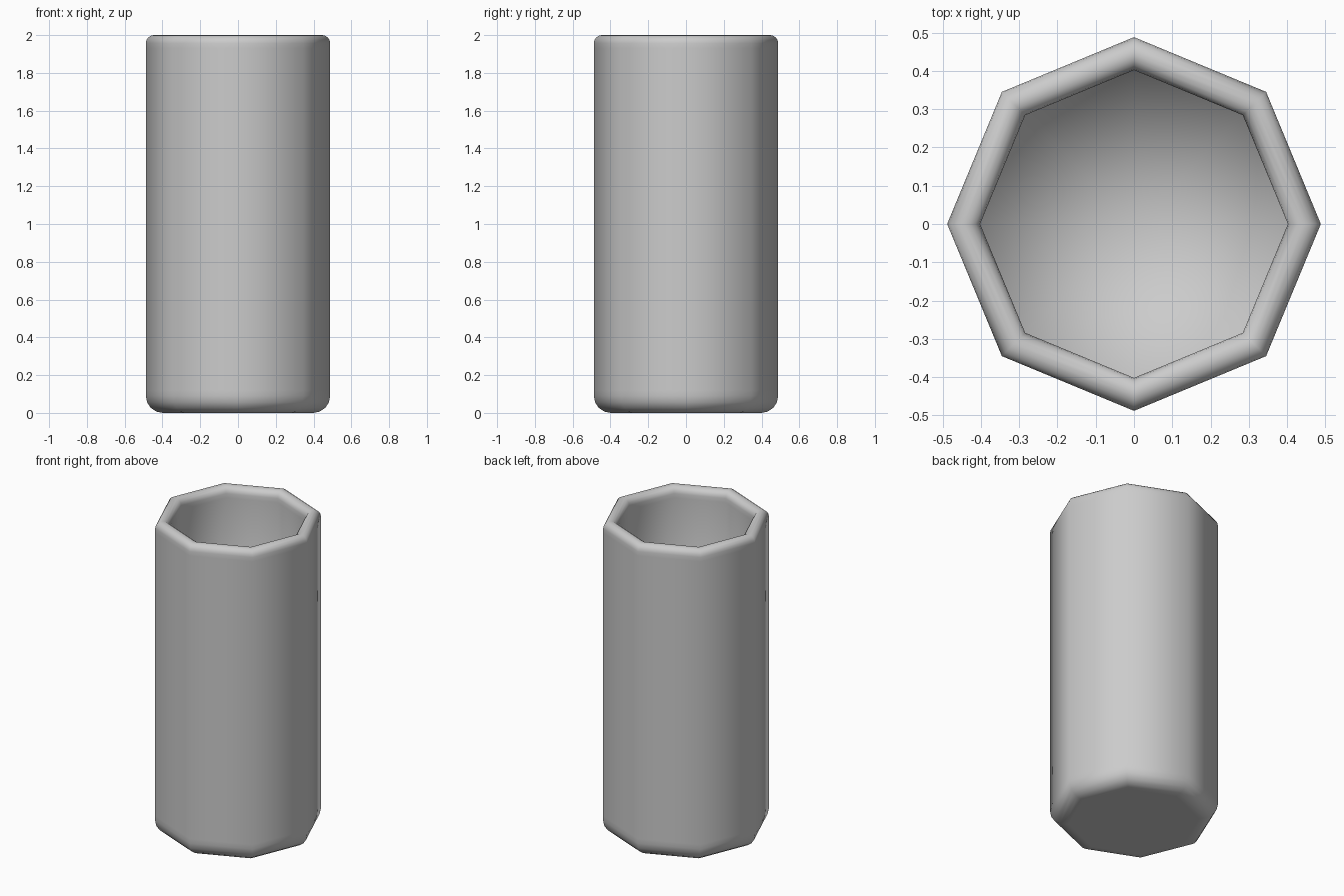
import bpy, bmesh
from math import sin, cos, pi, radians

if "Cube" in bpy.data.objects:
    bpy.data.objects.remove(bpy.data.objects["Cube"])

SIDES = 8


def arc(cx, cz, r, a0, a1, n):
    """Points (radius, z) along an arc of the profile."""
    return [(cx + r * cos(radians(a0 + (a1 - a0) * i / n)),
             cz + r * sin(radians(a0 + (a1 - a0) * i / n))) for i in range(n + 1)]


def lathe(name, profile, z_start, z_end):
    """Sweep a profile round an octagon and close both ends with fans."""
    bm = bmesh.new()
    rings = [[bm.verts.new((r * cos(2 * pi * k / SIDES), r * sin(2 * pi * k / SIDES), z))
              for k in range(SIDES)] for r, z in profile]
    for a, b in zip(rings, rings[1:]):
        for k in range(SIDES):
            j = (k + 1) % SIDES
            bm.faces.new((a[k], a[j], b[j], b[k]))
    for ring, z in ((rings[0], z_start), (rings[-1], z_end)):
        c = bm.verts.new((0, 0, z))
        for k in range(SIDES):
            bm.faces.new((ring[k], ring[(k + 1) % SIDES], c))
    bmesh.ops.recalc_face_normals(bm, faces=bm.faces)
    for f in bm.faces:
        f.smooth = True
    me = bpy.data.meshes.new(name)
    bm.to_mesh(me)
    bm.free()
    ob = bpy.data.objects.new(name, me)
    bpy.context.collection.objects.link(ob)
    return ob


# underside, rounded base edge, outer wall, rounded rim, inner wall, inner floor
profile = [(0.38, 0.0)]
profile += arc(0.398, 0.09, 0.09, -90, 0, 4)
profile += [(0.488, 0.12), (0.488, 1.93)]
profile += arc(0.445, 1.957, 0.043, 0, 180, 8)
profile += [(0.402, 1.93), (0.402, 0.09)]
lathe("cup", profile, 0.0, 0.09)
